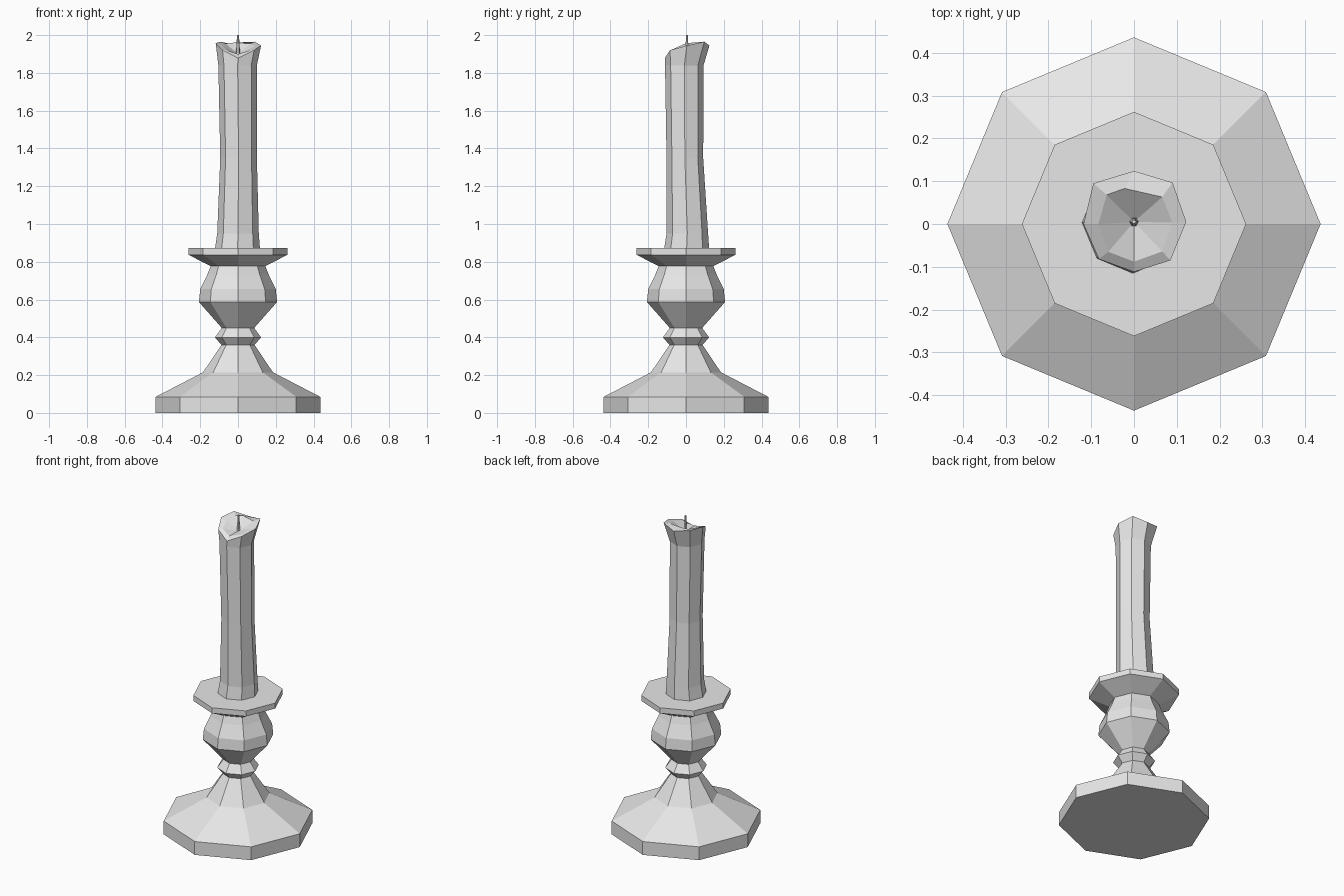
import bpy, bmesh
from math import cos, sin, pi

cube = bpy.data.objects.get("Cube")
if cube:
    bpy.data.objects.remove(cube, do_unlink=True)

grey = bpy.data.materials.new("plain_grey")
grey.use_nodes = True
colour = (0.8, 0.8, 0.8, 1)
grey.diffuse_color = colour
grey.node_tree.nodes["Principled BSDF"].inputs["Base Color"].default_value = colour


def ring(radius, z, sides=8, dx=0, dy=0):
    """Points of a level polygon with a corner on +x."""
    return [(dx + radius * cos(2 * pi * i / sides), dy + radius * sin(2 * pi * i / sides), z)
            for i in range(sides)]


def loft(name, rings, tip=None):
    """Skin a stack of rings, capped flat below and flat or to a point above."""
    bm = bmesh.new()
    rows = [[bm.verts.new(p) for p in r] for r in rings]
    n = len(rows[0])
    for low, high in zip(rows, rows[1:]):
        for i in range(n):
            j = (i + 1) % n
            bm.faces.new((low[i], low[j], high[j], high[i]))
    bm.faces.new(rows[0][::-1])
    if tip:
        centre = bm.verts.new(tip)
        for i in range(n):
            bm.faces.new((rows[-1][i], rows[-1][(i + 1) % n], centre))
    else:
        bm.faces.new(rows[-1])
    mesh = bpy.data.meshes.new(name)
    bm.to_mesh(mesh)
    bm.free()
    mesh.materials.append(grey)
    obj = bpy.data.objects.new(name, mesh)
    bpy.context.collection.objects.link(obj)
    return obj


# Turned holder: foot, neck, bulb and drip plate
profile = [(0.436, 0), (0.436, 0.085), (0.185, 0.215), (0.088, 0.36), (0.122, 0.40),
           (0.086, 0.45), (0.207, 0.587), (0.2, 0.655), (0.162, 0.733),
           (0.145, 0.777), (0.262, 0.837), (0.262, 0.872)]
loft("candle_holder", [ring(r, z) for r, z in profile])

# Candle: slightly bent shaft, uneven melted rim and a sunken top
shaft = [ring(0.12, 0.86, dx=-0.003, dy=0.003), ring(0.11, 0.95, dy=0.007),
         ring(0.097, 1.35, dx=0.003, dy=-0.006), ring(0.102, 1.84, dx=-0.002, dy=-0.009)]
rim = [(0.122, 0.005, 1.945), (0.09, 0.097, 1.965), (0, 0.124, 1.945), (-0.095, 0.095, 1.965),
       (-0.118, 0, 1.957), (-0.082, -0.082, 1.92), (0, -0.112, 1.878), (0.085, -0.085, 1.92)]
lip = [(0.09, 0.003, 1.94), (0.066, 0.063, 1.955), (-0.022, 0.083, 1.96), (-0.064, 0.068, 1.955),
       (-0.083, 0, 1.945), (-0.06, -0.065, 1.92), (0, -0.088, 1.9), (0.066, -0.064, 1.92)]
loft("candle", shaft + [rim, lip], tip=(0, 0.005, 1.9))

# Wick
loft("wick", [ring(0.011, 1.89, 6, dy=0.005), ring(0.009, 1.94, 6, dy=0.005),
              ring(0.005, 2.0, 6, dy=0.005)])
